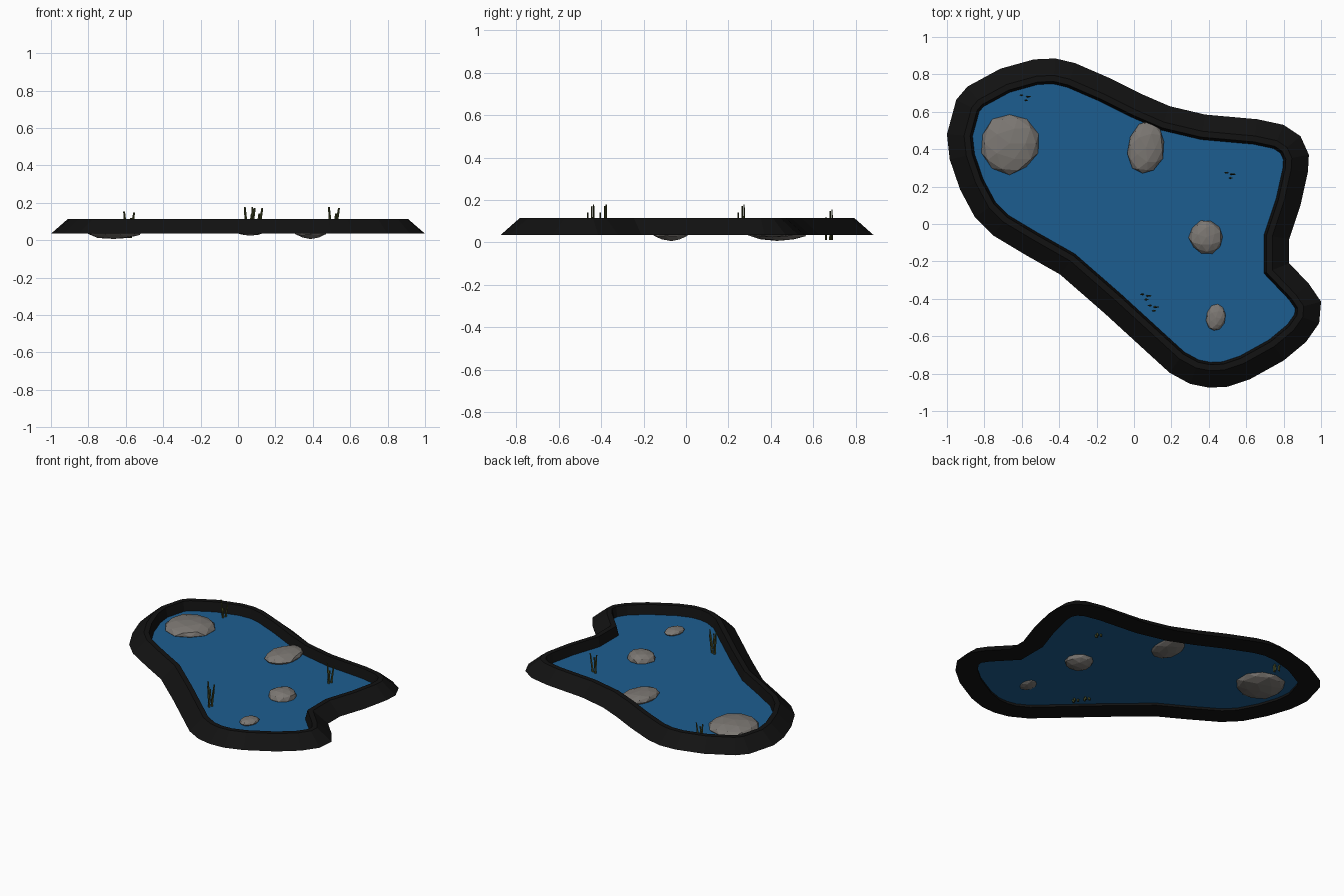
import bpy, bmesh, math, random
from mathutils import Vector, Matrix

if "Cube" in bpy.data.objects:
    bpy.data.objects.remove(bpy.data.objects["Cube"])

random.seed(4)

def material(name, rgb):
    m = bpy.data.materials.new(name)
    m.diffuse_color = (*rgb, 1)
    m.use_nodes = True
    m.node_tree.nodes["Principled BSDF"].inputs["Base Color"].default_value = m.diffuse_color
    return m

BANK = material("dark_earth", (0.006, 0.006, 0.006))
WATER = material("water_blue", (0.012, 0.11, 0.28))
STONE = material("stone_grey", (0.2, 0.185, 0.17))
REED = material("reed_green", (0.06, 0.07, 0.02))

def finish(name, bm, mat):
    bmesh.ops.recalc_face_normals(bm, faces=bm.faces)
    me = bpy.data.meshes.new(name)
    bm.to_mesh(me)
    bm.free()
    me.materials.append(mat)
    ob = bpy.data.objects.new(name, me)
    bpy.context.collection.objects.link(ob)
    return ob

# Outer shoreline, clockwise seen from above
outline = [Vector(p) for p in [
    (-.535, .88), (-.42, .885), (-.315, .86), (-.13, .78), (.04, .695), (.19, .63),
    (.38, .585), (.66, .56), (.80, .53), (.89, .47), (.935, .37), (.93, .28),
    (.89, .10), (.83, -.08), (.83, -.21), (.935, -.32), (1.0, -.415), (.99, -.53),
    (.92, -.63), (.80, -.73), (.62, -.83), (.50, -.87), (.40, -.875), (.30, -.855),
    (.19, -.795), (.075, -.69), (-.16, -.475), (-.395, -.27), (-.58, -.165),
    (-.755, -.06), (-.85, .035), (-.93, .185), (-.985, .345), (-1.0, .48),
    (-.95, .665), (-.89, .735), (-.715, .83)]]
N = len(outline)

def inset(d):
    pts = []
    for i, p in enumerate(outline):
        a = (p - outline[i - 1]).normalized()
        b = (outline[(i + 1) % N] - p).normalized()
        na, nb = Vector((a.y, -a.x)), Vector((b.y, -b.x))
        n = (na + nb).normalized()
        pts.append(p + n * d / max(n.dot(na), 0.7))
    return pts

# Bank: sloped cross-section (inset, height) swept round the shoreline
bm = bmesh.new()
rings = [[bm.verts.new((p.x, p.y, z)) for p in inset(d)]
         for d, z in [(0, .035), (.09, .115), (.122, .115), (.138, .035)]]
for k, ring in enumerate(rings):
    nxt = rings[(k + 1) % len(rings)]
    for i in range(N):
        j = (i + 1) % N
        bm.faces.new((ring[i], ring[j], nxt[j], nxt[i]))
finish("bank", bm, BANK)

# Water surface
bm = bmesh.new()
bm.faces.new([bm.verts.new((p.x, p.y, .052)) for p in inset(.135)])
bmesh.ops.triangulate(bm, faces=bm.faces)
for f in bm.faces:
    if f.normal.z < 0:
        f.normal_flip()
me_water = finish("water", bm, WATER)
if me_water.data.polygons[0].normal.z < 0:
    me_water.data.flip_normals()

# Stones: flattened faceted boulders (centre, half sizes, turn)
stones = [((-.665, .43, .055), (.16, .165, .05), 0),
          ((.065, .41, .062), (.10, .15, .038), -8),
          ((.387, -.07, .055), (.093, .095, .05), 20),
          ((.437, -.50, .06), (.052, .073, .024), -8)]
for i, (c, s, turn) in enumerate(stones):
    bm = bmesh.new()
    bmesh.ops.create_icosphere(bm, subdivisions=2, radius=1)
    for v in bm.verts:
        v.co *= random.uniform(.93, 1.03)
    bm.transform(Matrix.Translation(c) @ Matrix.Rotation(math.radians(turn), 4, 'Z')
                 @ Matrix.Diagonal((*s, 1)))
    finish(f"stone_{i + 1}", bm, STONE)

# Reeds: small tufts of thin tapered blades (x, y, base, top)
tufts = [(-.585, .675, .012, .155), (.51, .26, .035, .178),
         (.06, -.39, .035, .178), (.10, -.45, .035, .178)]
for i, (x, y, z0, z1) in enumerate(tufts):
    bm = bmesh.new()
    for dx, dy, lean, h in [(-.012, .014, -.012, 1), (.008, .006, .022, .96), (.002, -.014, .012, .75)]:
        height = (z1 - z0) * h
        geo = bmesh.ops.create_cone(bm, cap_ends=True, segments=4, radius1=.009,
                                    radius2=.005, depth=height)
        for v in geo["verts"]:
            t = v.co.z / height + .5
            v.co = Vector((x + dx + v.co.x + lean * t, y + dy + v.co.y * .6, z0 + t * height))
    finish(f"reeds_{i + 1}", bm, REED)
